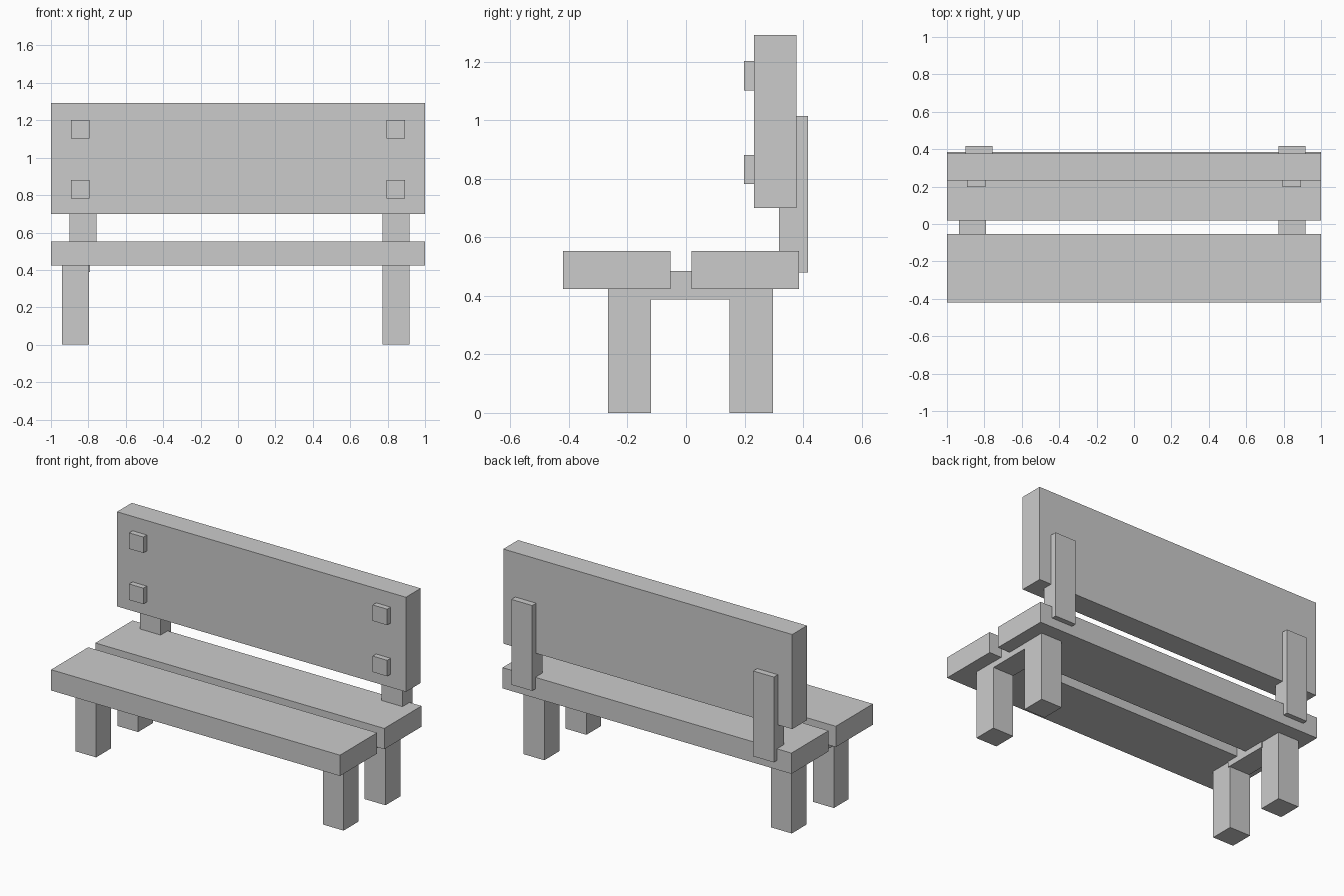
import bpy

if "Cube" in bpy.data.objects:
    bpy.data.objects.remove(bpy.data.objects["Cube"])


def box(name, x, y, z):
    """Add a box from its (min, max) extents on each axis."""
    bpy.ops.mesh.primitive_cube_add(
        size=1, location=[(a + b) / 2 for a, b in (x, y, z)])
    ob = bpy.context.object
    ob.name = name
    ob.scale = [b - a for a, b in (x, y, z)]
    bpy.ops.object.transform_apply(location=False, rotation=False, scale=True)
    return ob


FULL = (-1.0, 1.0)

# Seat planks and back board
box("front_seat_plank", FULL, (-0.42, -0.053), (0.423, 0.553))
box("rear_seat_plank", FULL, (0.018, 0.386), (0.423, 0.553))
box("back_board", FULL, (0.232, 0.378), (0.70, 1.292))

# Each side: x ranges of legs, crossbar, back post and pegs
sides = {
    "left": ((-0.94, -0.796), (-0.935, -0.79), (-0.90, -0.757), (-0.893, -0.794)),
    "right": ((0.773, 0.917), (0.772, 0.916), (0.773, 0.917), (0.794, 0.894)),
}
for side, (leg_x, bar_x, post_x, peg_x) in sides.items():
    # Legs reach into the seat planks
    box(f"{side}_front_leg", leg_x, (-0.266, -0.12), (0, 0.485))
    box(f"{side}_rear_leg", leg_x, (0.149, 0.297), (0, 0.485))
    # Crossbar joining front and rear legs
    box(f"{side}_crossbar", bar_x, (-0.13, 0.16), (0.388, 0.485))
    # Upright holding the back board
    box(f"{side}_back_post", post_x, (0.317, 0.417), (0.48, 1.014))
    # Square pegs on the front of the back board
    for level, z in (("lower", 0.782), ("upper", 1.102)):
        box(f"{side}_{level}_peg", peg_x, (0.198, 0.24), (z, z + 0.1))
